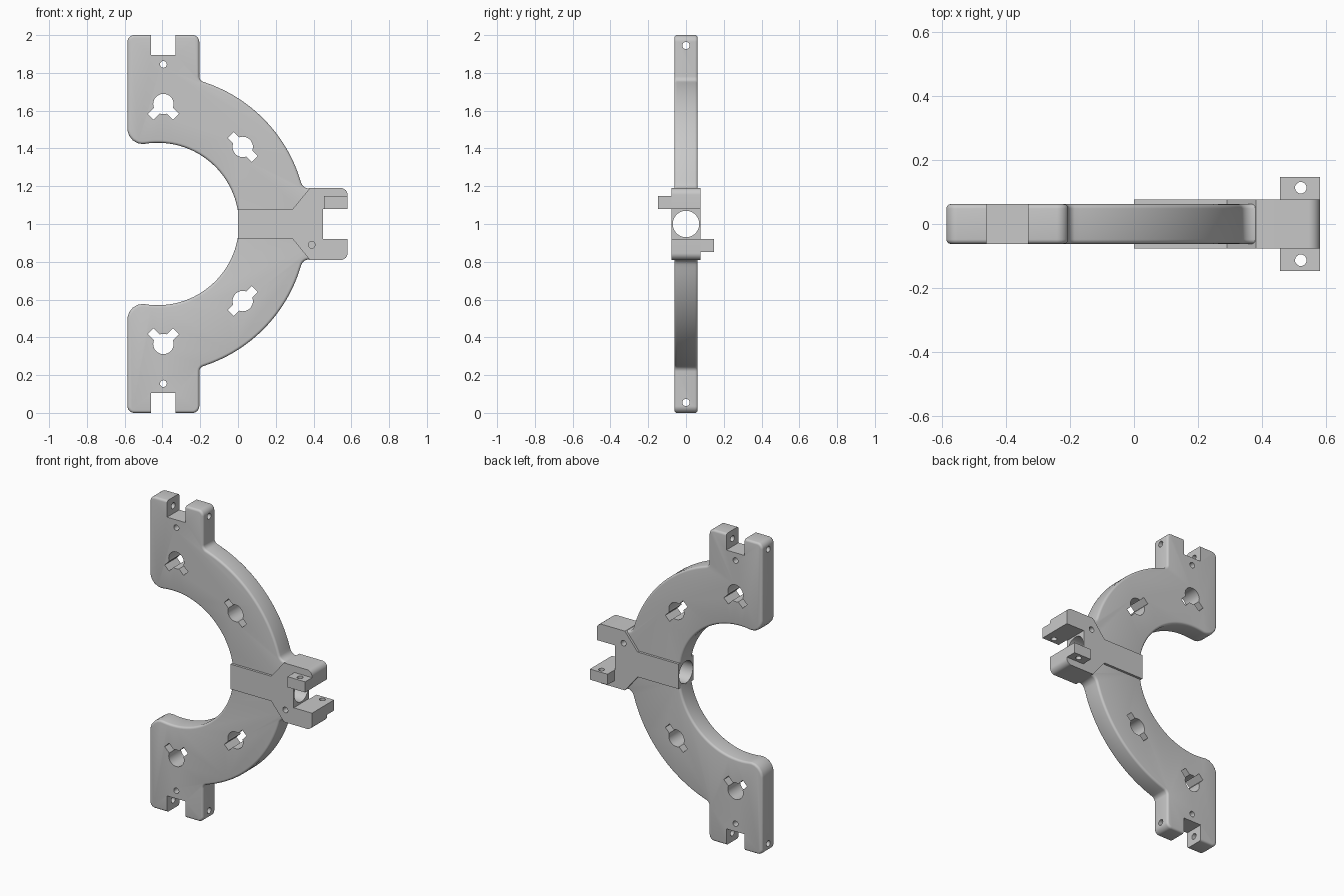
import bpy, bmesh, math
from mathutils import Vector, Matrix

if "Cube" in bpy.data.objects:
    bpy.data.objects.remove(bpy.data.objects["Cube"], do_unlink=True)

grey = bpy.data.materials.new("light_grey")
grey.use_nodes = True
COLOUR = (0.58, 0.58, 0.58, 1)
grey.diffuse_color = COLOUR
grey.node_tree.nodes["Principled BSDF"].inputs["Base Color"].default_value = COLOUR

BODY_Y, HUB_Y, TAB_Y = 0.062, 0.077, 0.147   # half depths
CX, R_IN, R_OUT = -0.425, 0.43, 0.79         # ring centre and radii


def finish(name, bm):
    bmesh.ops.recalc_face_normals(bm, faces=bm.faces)
    mesh = bpy.data.meshes.new(name)
    bm.to_mesh(mesh)
    bm.free()
    mesh.materials.append(grey)
    ob = bpy.data.objects.new(name, mesh)
    bpy.context.collection.objects.link(ob)
    return ob


def arc(radius, a0, a1, n):
    angles = [math.radians(a0 + (a1 - a0) * i / n) for i in range(n + 1)]
    return [(CX + radius * math.cos(a), 1 + radius * math.sin(a), 0) for a in angles]


def rounded(points, steps=6):
    """Replace each corner (x, z, radius) by a tangent arc."""
    out = []
    for i, (x, z, r) in enumerate(points):
        p = Vector((x, z))
        if r == 0:
            out.append(p)
            continue
        u = (Vector(points[i - 1][:2]) - p).normalized()
        v = (Vector(points[(i + 1) % len(points)][:2]) - p).normalized()
        half = math.acos(u.dot(v)) / 2
        centre = p + (u + v).normalized() * (r / math.sin(half))
        a = p + u * (r / math.tan(half)) - centre
        b = p + v * (r / math.tan(half)) - centre
        out += [centre + a.lerp(b, k / steps).normalized() * r
                for k in range(steps + 1)]
    return out


def mirrored(upper):
    return upper + [(x, 2 - z, r) for x, z, r in reversed(upper)]


def prism(name, outline, depth, bevel=0):
    bm = bmesh.new()
    front = [bm.verts.new((p.x, -depth, p.y)) for p in outline]
    back = [bm.verts.new((p.x, depth, p.y)) for p in outline]
    bm.faces.new(front)
    bm.faces.new(back[::-1])
    for i in range(len(outline)):
        bm.faces.new((front[i - 1], back[i - 1], back[i], front[i]))
    bmesh.ops.recalc_face_normals(bm, faces=bm.faces)
    if bevel:
        rim = [e for e in bm.edges if abs(e.verts[0].co.y - e.verts[1].co.y) < 1e-5]
        bmesh.ops.bevel(bm, geom=rim, offset=bevel, segments=4, profile=0.5,
                        affect='EDGES')
    return finish(name, bm)


def box(name, lo, hi, turn=0):
    lo, hi = Vector(lo), Vector(hi)
    bm = bmesh.new()
    bmesh.ops.create_cube(bm, size=1, matrix=Matrix.Translation((lo + hi) / 2)
                          @ Matrix.Rotation(turn, 4, 'Y')
                          @ Matrix.Diagonal((*(hi - lo), 1)))
    return finish(name, bm)


def rod(centre, axis, radius, length, sides=24):
    bm = bmesh.new()
    spin = Vector((0, 0, 1)).rotation_difference(Vector(axis)).to_matrix().to_4x4()
    bmesh.ops.create_cone(bm, cap_ends=True, segments=sides, radius1=radius,
                          radius2=radius, depth=length,
                          matrix=Matrix.Translation(centre) @ spin)
    return finish("cutter", bm)


def slot(x, z, angle, reach):
    """Narrow through-slot from (x, z) outward at an angle in the front plane."""
    a = math.radians(angle)
    mx, mz = x + math.cos(a) * reach / 2, z + math.sin(a) * reach / 2
    return box("cutter", (mx - reach / 2, -0.2, mz - 0.022),
               (mx + reach / 2, 0.2, mz + 0.022), -a)


def cut(ob, cutters):
    bpy.context.view_layer.objects.active = ob
    for c in cutters:
        mod = ob.modifiers.new("cut", 'BOOLEAN')
        mod.operation, mod.solver, mod.object = 'DIFFERENCE', 'EXACT', c
        bpy.ops.object.modifier_apply(modifier=mod.name)
        bpy.data.objects.remove(c, do_unlink=True)


X, Y, Z = (1, 0, 0), (0, 1, 0), (0, 0, 1)

# Half-ring body with a square arm at each end
upper = (arc(R_IN, 0, 98, 32)
         + [(-0.585, 1.41, 0.08), (-0.585, 2, 0.035),
            (-0.205, 2, 0.035), (-0.205, 1.76, 0.03)]
         + arc(R_OUT, 71, 17, 24)
         + [(0.345, 1.188, 0.04), (0.4, 1.188, 0)])
outline = rounded(mirrored(upper)[1:])
body = prism("ring_body", outline, BODY_Y, 0.014)

cutters = [rod((0.2, 0, 1), X, 0.0725, 0.9, 48)]
for s in (1, -1):
    h = lambda z: 1 + s * (z - 1)
    zs = sorted((h(1.895), h(2.1)))
    cutters += [
        box("cutter", (-0.46, -0.2, zs[0]), (-0.33, 0.2, zs[1])),  # fork gap
        rod((-0.395, 0, h(1.945)), X, 0.019, 0.6),                 # cross pin
        rod((-0.395, 0, h(1.845)), Y, 0.018, 0.4),                 # face pin
        rod((-0.395, 0, h(1.635)), Y, 0.054, 0.4, 32),             # keyed hole
        slot(-0.395, h(1.635), s * 225, 0.095),
        slot(-0.395, h(1.635), s * 315, 0.095),
        rod((0.025, 0, h(1.408)), Y, 0.054, 0.4, 32),
        slot(0.025, h(1.408), s * 135, 0.09),
        slot(0.025, h(1.408), s * 315, 0.09)]


def blind_holes():
    return [rod((0.39, -0.08, 0.89), Y, 0.018, 0.12),
            rod((0.39, 0.08, 1.11), Y, 0.018, 0.12)]


cut(body, cutters + blind_holes())

# Central hub with flared, forked outer end
hub_upper = [(0, 1.08, 0), (0.29, 1.08, 0), (0.38, 1.19, 0),
             (0.58, 1.19, 0.035), (0.58, 1.08, 0), (0.45, 1.08, 0)]
hub = prism("hub", rounded(mirrored(hub_upper)), HUB_Y)
cut(hub, [rod((0.2, 0, 1), X, 0.07, 0.9, 48)] + blind_holes())

# Drilled tabs on opposite sides of the fork
tabs = []
for name, s in (("upper_tab", -1), ("lower_tab", 1)):
    ys = sorted((s * HUB_Y, s * TAB_Y))
    zs = sorted((1 - s * 0.08, 1 - s * 0.148))
    tab = box(name, (0.455, ys[0], zs[0]), (0.58, ys[1], zs[1]))
    cut(tab, [rod((0.52, s * 0.113, 1 - s * 0.11), Z, 0.018, 0.2)])
    tabs.append(tab)

# Smooth curved surfaces, keep hard edges
bpy.ops.object.select_all(action='DESELECT')
for ob in [body, hub] + tabs:
    ob.select_set(True)
bpy.context.view_layer.objects.active = body
bpy.ops.object.shade_smooth_by_angle(angle=math.radians(30))
